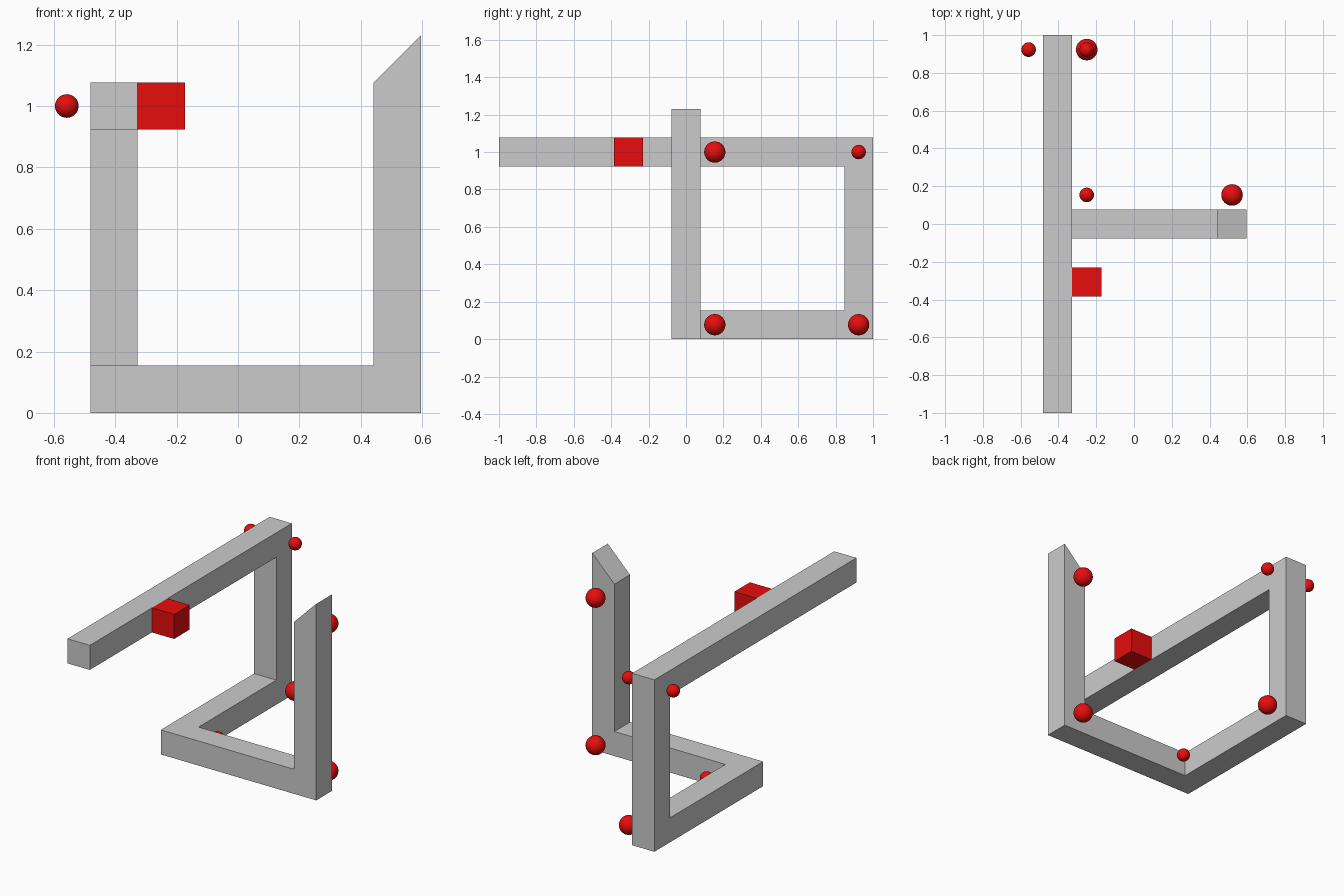
import bpy, bmesh
from mathutils import Vector

if "Cube" in bpy.data.objects:
    bpy.data.objects.remove(bpy.data.objects["Cube"])

U = 2 / 13                      # thickness of the square bar
ORIGIN = Vector((0.519, 0, U / 2))   # centre of the foot of the right post


def cell(i, j, k):
    """Centre of a grid cell, counted from the foot of the right post."""
    return ORIGIN + Vector((i, j, k)) * U


red = bpy.data.materials.new("red")
red.diffuse_color = (0.8, 0.004, 0.004, 1)
red.use_nodes = True
red.node_tree.nodes["Principled BSDF"].inputs["Base Color"].default_value = red.diffuse_color

# Bent bar: one cube extruded cell by cell along the path
bm = bmesh.new()
bmesh.ops.create_cube(bm, size=U)
bmesh.ops.translate(bm, verts=bm.verts, vec=cell(0, 0, 7))
bm.normal_update()
cap = min(bm.faces, key=lambda f: f.normal.z)
legs = [((0, 0, -1), 7), ((-1, 0, 0), 6), ((0, 1, 0), 6),
        ((0, 0, 1), 6), ((0, -1, 0), 12)]
for direction, steps in legs:
    d = Vector(direction)
    for _ in range(steps):
        around = {f for e in cap.edges for f in e.link_faces}
        face = max(around, key=lambda f: f.normal.dot(d))
        cap = bmesh.ops.extrude_discrete_faces(bm, faces=[face])["faces"][0]
        bmesh.ops.translate(bm, verts=cap.verts, vec=d * U)
        bm.normal_update()

# Slanted tip of the right post
for v in bm.verts:
    if v.co.z > 7.5 * U and v.co.x < ORIGIN.x:
        v.co.z -= U
bmesh.ops.remove_doubles(bm, verts=bm.verts, dist=1e-4)
bmesh.ops.dissolve_limit(bm, angle_limit=0.01, verts=bm.verts, edges=bm.edges)
bmesh.ops.recalc_face_normals(bm, faces=bm.faces)
mesh = bpy.data.meshes.new("bent_bar")
bm.to_mesh(mesh)
bm.free()
bpy.context.collection.objects.link(bpy.data.objects.new("bent_bar", mesh))

# Red block on the side of the top beam
bpy.ops.mesh.primitive_cube_add(size=U, location=cell(-5, -2, 6))
block = bpy.context.object
block.name = "red_block"
block.data.materials.append(red)

# Red balls floating beside the corners: small and large
SMALL, LARGE = U / 4, U * 0.37
balls = [((-7, 6, 6), SMALL), ((-5, 6, 6), SMALL), ((-5, 1, 0), SMALL),
         ((-5, 6, 0), LARGE), ((0, 1, 0), LARGE), ((0, 1, 6), LARGE)]
for n, (pos, radius) in enumerate(balls, 1):
    bpy.ops.mesh.primitive_uv_sphere_add(segments=32, ring_count=16,
                                         radius=radius, location=cell(*pos))
    ball = bpy.context.object
    ball.name = f"red_ball_{n}"
    ball.data.materials.append(red)
    bpy.ops.object.shade_smooth()
